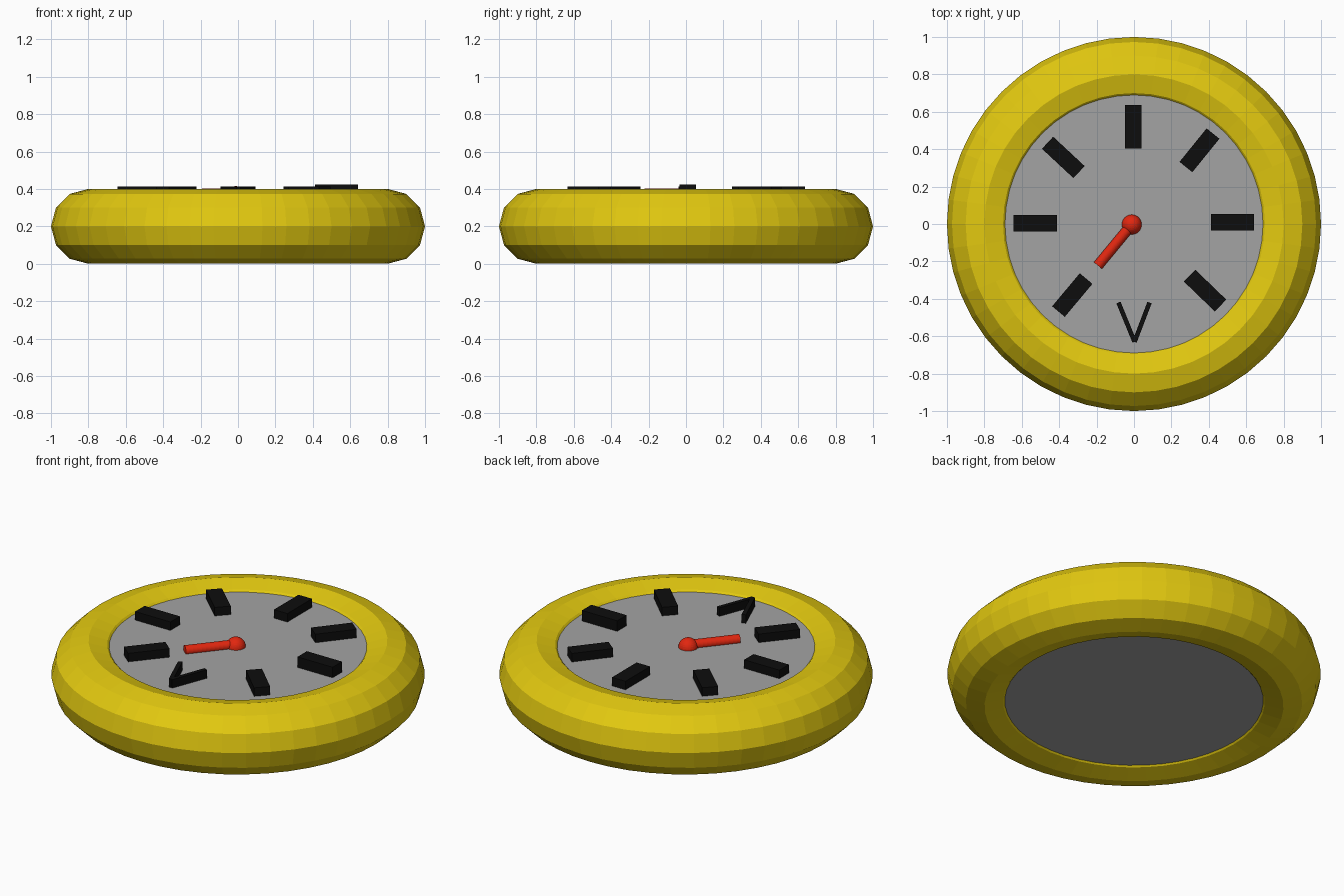
import bpy
import math
from mathutils import Vector

cube = bpy.data.objects.get("Cube")
if cube:
    bpy.data.objects.remove(cube, do_unlink=True)


def material(name, r, g, b):
    mat = bpy.data.materials.new(name)
    mat.use_nodes = True
    mat.diffuse_color = (r, g, b, 1)
    mat.node_tree.nodes["Principled BSDF"].inputs["Base Color"].default_value = (r, g, b, 1)
    return mat


yellow = material("yellow", 0.76, 0.58, 0.005)
grey = material("grey", 0.37, 0.37, 0.37)
black = material("black", 0.004, 0.004, 0.004)
red = material("red", 0.76, 0.02, 0.005)


def finish(name, mat):
    obj = bpy.context.object
    obj.name = name
    obj.data.materials.append(mat)
    return obj


def bar(name, x, y, angle, length, width, top):
    """Flat block lying on the dial, long side along the angle."""
    bottom = 0.33
    bpy.ops.mesh.primitive_cube_add(size=1, location=(x, y, (top + bottom) / 2),
                                    rotation=(0, 0, math.radians(angle)))
    bpy.context.object.scale = (length, width, top - bottom)
    return finish(name, black)


# Round rim
bpy.ops.mesh.primitive_torus_add(major_radius=0.8, minor_radius=0.2,
                                 major_segments=48, minor_segments=12,
                                 location=(0, 0, 0.2))
finish("rim", yellow)

# Dial closing the ring above and below
bpy.ops.mesh.primitive_cylinder_add(vertices=64, radius=0.7, depth=0.328,
                                    location=(0, 0, 0.199))
finish("dial", grey)

# Hour marks: name, x, y, angle
marks = [
    ("back", -0.005, 0.52, 90),
    ("back_left", 0.35, 0.394, 51),
    ("left", 0.527, 0.01, 0),
    ("front_left", 0.38, -0.356, -44),
    ("front_right", -0.33, -0.38, 50),
    ("right", -0.528, 0.003, 0),
    ("back_right", -0.378, 0.356, -43),
]
for name, x, y, angle in marks:
    bar("mark_" + name, x, y, angle, 0.23, 0.088, 0.425 if name == "left" else 0.413)

# V-shaped mark at the front
for side, x in (("right", -0.083), ("left", 0.083)):
    a, b = Vector((x, -0.42)), Vector((0.003, -0.63))
    mid, d = (a + b) / 2, b - a
    bar("v_mark_" + side, mid.x, mid.y, math.degrees(math.atan2(d.y, d.x)),
        d.length, 0.024, 0.413)

# Hand and its pivot ball
start, end = Vector((-0.012, -0.003, 0.373)), Vector((-0.193, -0.222, 0.373))
bpy.ops.mesh.primitive_cylinder_add(vertices=32, radius=0.028, depth=(end - start).length,
                                    location=(start + end) / 2)
hand = finish("hand", red)
hand.rotation_euler = (end - start).to_track_quat("Z", "Y").to_euler()

bpy.ops.mesh.primitive_uv_sphere_add(segments=32, ring_count=16, radius=0.053,
                                     location=(-0.012, -0.003, 0.362))
finish("pivot", red)
